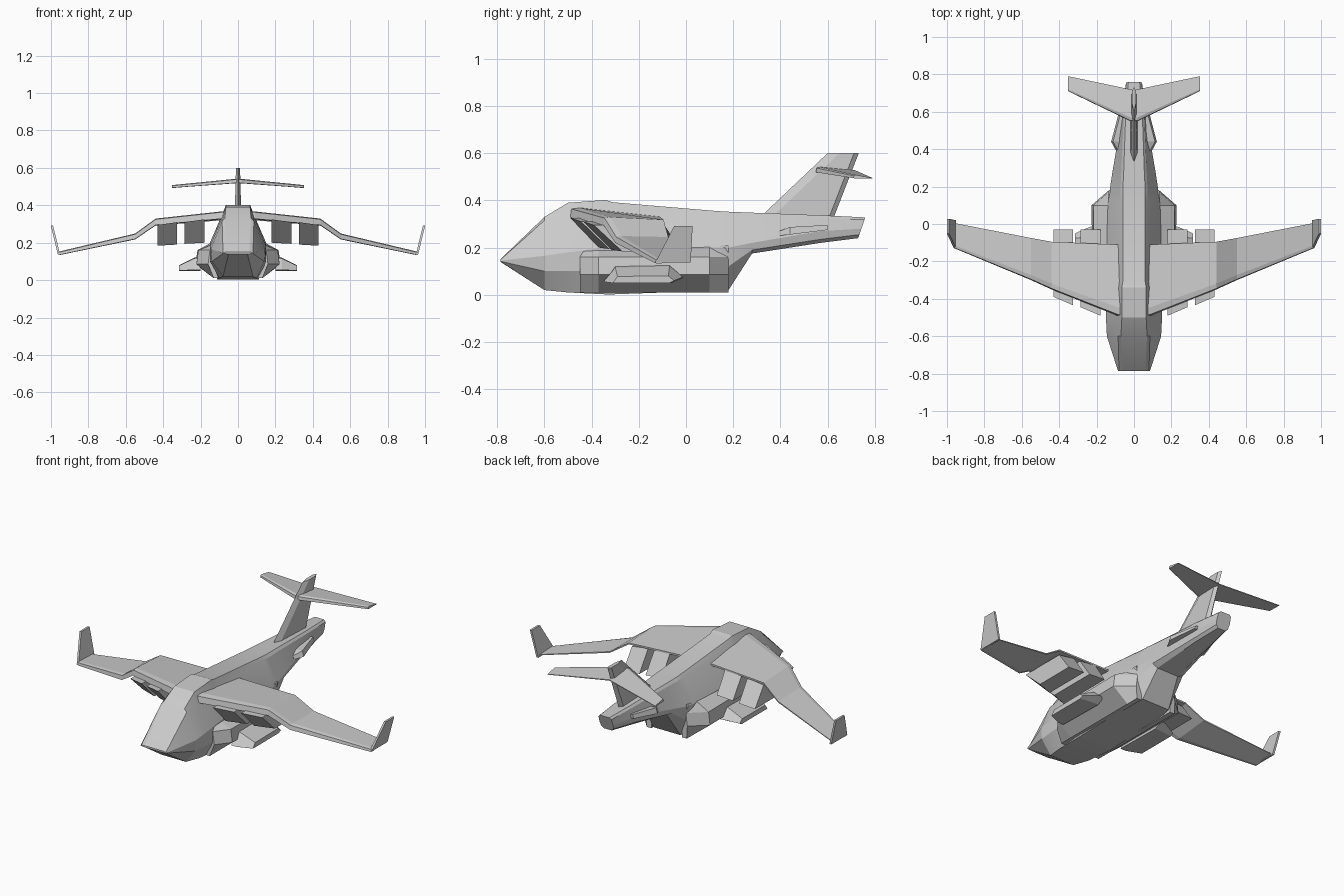
import bpy, bmesh, math

cube = bpy.data.objects.get("Cube")
if cube:
    bpy.data.objects.remove(cube)

grey = bpy.data.materials.new("hull_grey")
grey.use_nodes = True
GREY = (0.6, 0.6, 0.6, 1)
grey.diffuse_color = GREY
grey.node_tree.nodes["Principled BSDF"].inputs["Base Color"].default_value = GREY


def loft(name, rings, mirror=True, smooth=0):
    """Skin a closed solid through rings of equal point count."""
    bm = bmesh.new()
    loops = [[bm.verts.new(p) for p in ring] for ring in rings]
    n = len(loops[0])
    for a, b in zip(loops, loops[1:]):
        for i in range(n):
            j = (i + 1) % n
            bm.faces.new((a[i], a[j], b[j], b[i]))
    bm.faces.new(loops[0])
    bm.faces.new(loops[-1])
    bmesh.ops.recalc_face_normals(bm, faces=bm.faces)
    mesh = bpy.data.meshes.new(name)
    bm.to_mesh(mesh)
    bm.free()
    mesh.materials.append(grey)
    obj = bpy.data.objects.new(name, mesh)
    bpy.context.collection.objects.link(obj)
    if mirror:
        obj.modifiers.new("Mirror", 'MIRROR').use_mirror_merge = False
    if smooth:
        bpy.ops.object.select_all(action='DESELECT')
        obj.select_set(True)
        bpy.context.view_layer.objects.active = obj
        bpy.ops.object.shade_smooth_by_angle(angle=math.radians(smooth))
    return obj


def hull_ring(y, half, slant=0):
    """Full cross-section from its +x half, listed top to bottom."""
    top = half[0][1]
    pts = half + [(-x, z) for x, z in reversed(half)]
    return [(x, y - slant * (top - z), z) for x, z in pts]


def airfoil(x, le, te, z_le, z_te, t):
    """Low-poly wing section with a blunt, bevelled leading edge."""
    chord = te - le
    return [(x, le, z_le - t), (x, le + 0.02 * chord, z_le),
            (x, le + 0.12 * chord, z_le + 0.004), (x, te, z_te),
            (x, te, z_te - 0.3 * t), (x, le + 0.12 * chord, z_le - 1.1 * t)]


# Fuselage, nose to tail
loft("fuselage", [
    hull_ring(-0.787, [(.06, .15), (.08, .148), (.085, .145), (.08, .142), (.05, .14)]),
    hull_ring(-0.60, [(.07, .33), (.085, .315), (.145, .165), (.14, .10), (.08, .02)]),
    hull_ring(-0.50, [(.065, .39), (.085, .335), (.15, .18), (.15, .10), (.10, .01)]),
    hull_ring(-0.34, [(.065, .402), (.085, .35), (.15, .20), (.15, .10), (.11, .002)]),
    hull_ring(-0.31, [(.06, .392), (.08, .35), (.15, .20), (.15, .10), (.11, .002)]),
    hull_ring(0.13, [(.06, .355), (.075, .34), (.14, .20), (.14, .10), (.10, .018)]),
    hull_ring(0.18, [(.06, .352), (.072, .335), (.13, .20), (.125, .12), (.09, .02)]),
    hull_ring(0.28, [(.055, .348), (.068, .335), (.115, .22), (.105, .19), (.07, .175)]),
    hull_ring(0.57, [(.045, .337), (.055, .325), (.065, .27), (.06, .235), (.045, .22)]),
    hull_ring(0.76, [(.03, .328), (.042, .318), (.045, .28), (.04, .255), (.025, .24)], 0.35),
], mirror=False, smooth=15)

# Side sponsons along the lower hull
def sponson_ring(y, outer, top):
    return [(x, y, z) for x, z in [(.10, top), (.135, top), (outer, .16),
                                   (outer + .01, .085), (.13, .01), (.10, .01)]]

loft("sponsons", [sponson_ring(-0.45, .15, .19), sponson_ring(-0.37, .212, .195),
                  sponson_ring(0.10, .217, .205), sponson_ring(0.18, .125, .21)])

# Small stub fins below the wings
loft("stub_fins", [
    [(x, y, z) for y, z in profile] for x, profile in (
        (.20, [(-.35, .055), (-.30, .125), (-.07, .13), (-.01, .075), (-.06, .05)]),
        (.235, [(-.35, .055), (-.30, .115), (-.07, .12), (-.015, .075), (-.06, .05)]),
        (.315, [(-.31, .05), (-.29, .078), (-.075, .08), (-.05, .06), (-.07, .05)]))])

# Gull wings with upturned tips
loft("wings", [
    airfoil(.04, -.50, -.11, .367, .335, .035),
    airfoil(.09, -.49, -.11, .363, .33, .035),
    airfoil(.44, -.35, -.095, .325, .318, .03),
    airfoil(.55, -.30, -.075, .245, .245, .025),
    airfoil(.96, -.13, .005, .148, .148, .014)])
loft("winglets", [
    [(x + dx, y, z) for y in ends for dx in (-.006, .006)][:2]
    + [(x + dx, ends[1], z) for dx in (.006, -.006)]
    for x, z, ends in ((.957, .137, (-.13, .02)), (.995, .292, (-.05, .028)))])

# Engine boxes with raked intakes
def engine(name, x0, x1, front, z_top, z_low):
    sweep = 0.045
    def ring(y_in, y_out, y_drop, inset):
        return [(x0 + inset, y_in, z_top), (x1 - inset, y_out, z_top - .015),
                (x1 - inset, y_out + y_drop, z_low - .006), (x0 + inset, y_in + y_drop, z_low)]
    loft(name, [ring(front, front + sweep, .12, 0),
                ring(-.18, -.18, .06, 0),
                ring(-.11, -.11, .08, 0)])

engine("inner_engines", .18, .285, -.49, .325, .20)
engine("outer_engines", .325, .43, -.435, .31, .19)

# Vertical tail with a chamfered leading edge
loft("tail_fin", [
    [(0, le, z), (t, le + .05, z), (t, te - .02, z), (0, te, z),
     (-t, te - .02, z), (-t, le + .05, z)]
    for z, le, te, t in ((.325, .31, .625, .018), (.60, .60, .732, .011))], mirror=False)

# Horizontal tail
loft("tailplane", [
    airfoil(0, .55, .715, .538, .528, .018),
    airfoil(.02, .55, .72, .537, .526, .018),
    airfoil(.352, .71, .79, .504, .495, .01)])

# Strakes beside the tail boom
loft("tail_strakes", [
    [(.04, y, lo), (out, y, lo), (out - .01, y, hi), (.04, y, hi)]
    for y, out, lo, hi in ((.39, .095, .25, .268), (.44, .122, .255, .287),
                           (.60, .08, .275, .296))])
